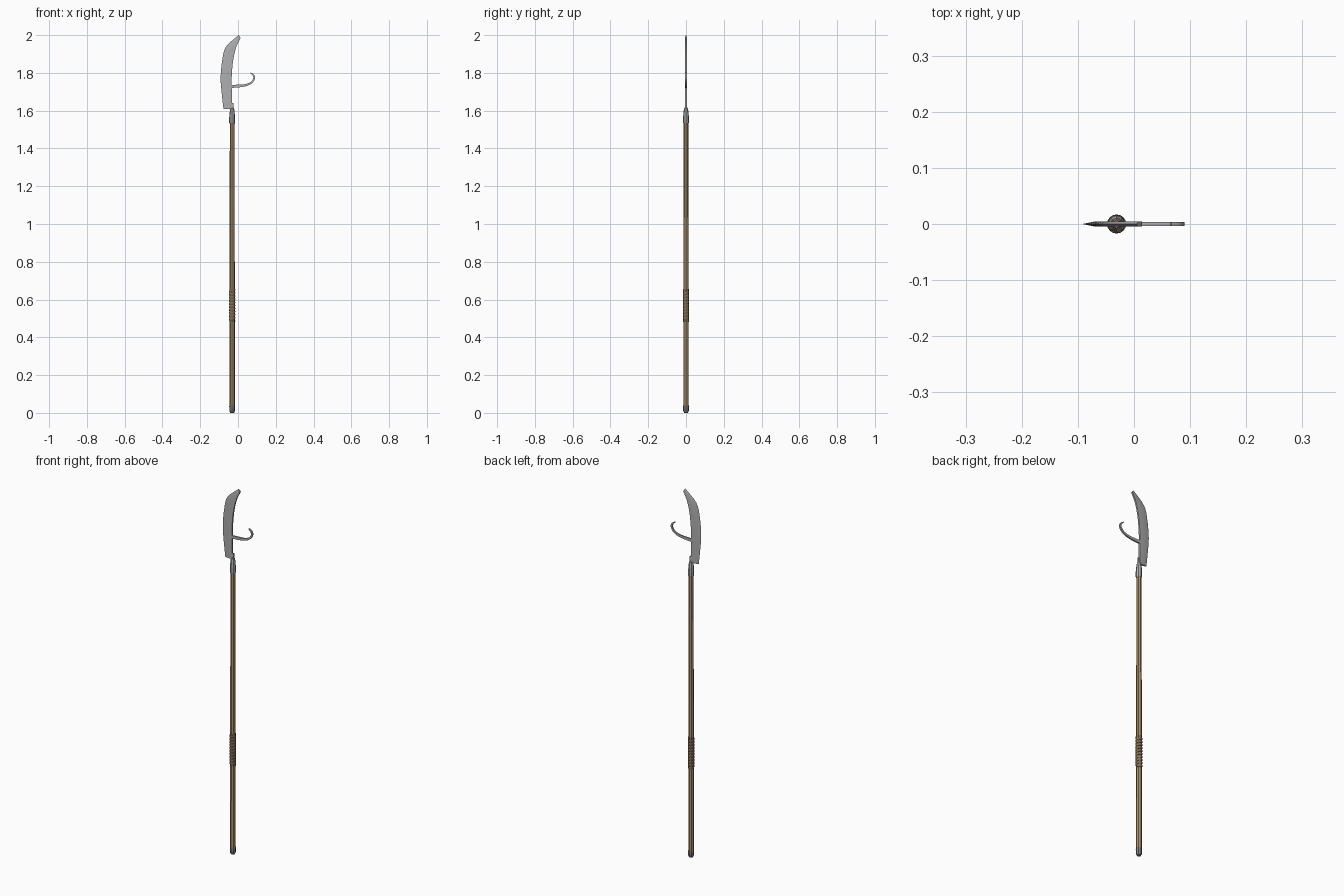
import bpy, bmesh, math
from mathutils import Vector

if "Cube" in bpy.data.objects:
    bpy.data.objects.remove(bpy.data.objects["Cube"])

CX = -0.031  # shaft axis


def material(name, rgb):
    m = bpy.data.materials.new(name)
    m.diffuse_color = (*rgb, 1)
    m.use_nodes = True
    m.node_tree.nodes["Principled BSDF"].inputs["Base Color"].default_value = m.diffuse_color
    return m


wood = material("wood", (0.42, 0.29, 0.15))
leather = material("leather", (0.24, 0.16, 0.09))
steel = material("steel", (0.42, 0.42, 0.43))
iron = material("iron", (0.22, 0.22, 0.22))


def loft(name, rings, mat, angle=30):
    """Skin a list of equal-length closed sections and cap both ends."""
    bm = bmesh.new()
    rows = [[bm.verts.new(p) for p in ring] for ring in rings]
    n = len(rows[0])
    for a, b in zip(rows, rows[1:]):
        for i in range(n):
            bm.faces.new((a[i], a[(i + 1) % n], b[(i + 1) % n], b[i]))
    bm.faces.new(rows[0][::-1])
    bm.faces.new(rows[-1])
    bmesh.ops.recalc_face_normals(bm, faces=bm.faces)
    mesh = bpy.data.meshes.new(name)
    bm.to_mesh(mesh)
    bm.free()
    ob = bpy.data.objects.new(name, mesh)
    bpy.context.collection.objects.link(ob)
    mesh.materials.append(mat)
    bpy.ops.object.select_all(action='DESELECT')
    ob.select_set(True)
    bpy.context.view_layer.objects.active = ob
    bpy.ops.object.shade_smooth_by_angle(angle=math.radians(angle))
    return ob


def turned(name, profile, mat, sides=8):
    """Upright part from (radius, z) pairs on the shaft axis."""
    rings = [[(CX + r * math.cos(math.tau * i / sides), r * math.sin(math.tau * i / sides), z)
              for i in range(sides)] for r, z in profile]
    return loft(name, rings, mat)


def spline(pts, steps):
    """Catmull-Rom smoothing of tuples of any length."""
    p = [pts[0]] + pts + [pts[-1]]
    out = []
    for i in range(1, len(p) - 2):
        for s in range(steps):
            t = s / steps
            out.append(tuple(0.5 * (2 * b + (c - a) * t + (2 * a - 5 * b + 4 * c - d) * t * t
                                    + (3 * b - a - 3 * c + d) * t ** 3)
                             for a, b, c, d in zip(p[i - 1], p[i], p[i + 1], p[i + 2])))
    return out + [pts[-1]]


# Wooden shaft, butt cap and socket
turned("shaft", [(0.0140, 0.02), (0.0138, 0.8), (0.0130, 1.07), (0.0125, 1.56),
                 (0.0095, 1.612), (0.0070, 1.617)], wood)
turned("butt_cap", [(0.010, 0), (0.0145, 0.008), (0.0155, 0.036), (0.0140, 0.041)], iron)
turned("socket", [(0.0135, 1.532), (0.0155, 1.535), (0.0155, 1.565), (0.0115, 1.606),
                  (0.0105, 1.609)], steel)

# Leather cord wound round the grip
turned("grip_sleeve", [(0.0150, 0.482), (0.0150, 0.656)], leather)
rings = []
TURNS, PER = 10, 16
for k in range(TURNS * PER + 1):
    a = math.tau * k / PER
    z = 0.487 + 0.164 * k / (TURNS * PER)
    rings.append([(CX + (0.0148 + 0.0022 * math.cos(b)) * math.cos(a),
                   (0.0148 + 0.0022 * math.cos(b)) * math.sin(a),
                   z + 0.006 * math.sin(b)) for b in [math.tau * j / 6 for j in range(6)]])
loft("grip_cord", rings, leather)

# Blade: (edge x, edge z, spine x, spine z) stations from heel to tip
stations = [(-0.077, 1.609, -0.032, 1.609), (-0.087, 1.70, -0.033, 1.71),
            (-0.092, 1.775, -0.033, 1.785), (-0.083, 1.87, -0.025, 1.87),
            (-0.063, 1.94, -0.009, 1.938), (0.004, 2.0, 0.014, 1.985)]
T = 0.0045
rings = []
for ex, ez, sx, sz in spline(stations, 4):
    bx, bz = ex + 0.38 * (sx - ex), ez + 0.38 * (sz - ez)
    rings.append([(ex, 0, ez), (bx, -T, bz), (sx, -T, sz), (sx, T, sz), (bx, T, bz)])
loft("blade", rings, steel)

# Tang joining blade and socket
loft("tang", [[(CX + sx * 0.006, sy * 0.004, z) for sx, sy in ((-1, -1), (1, -1), (1, 1), (-1, 1))]
              for z in (1.58, 1.64)], steel)

# Back hook: (x, z, half height) path swept with a flat section
path = spline([(-0.036, 1.729, 0.008), (-0.002, 1.730, 0.0075), (0.040, 1.735, 0.006),
               (0.070, 1.748, 0.005), (0.085, 1.770, 0.0045), (0.081, 1.789, 0.004),
               (0.066, 1.800, 0.002)], 4)
rings = []
for i, (x, z, h) in enumerate(path):
    a, b = path[max(i - 1, 0)], path[min(i + 1, len(path) - 1)]
    d = Vector((b[0] - a[0], 0, b[1] - a[1])).normalized()
    nx, nz = -d.z * h, d.x * h
    rings.append([(x + s * nx, y, z + s * nz)
                  for s, y in ((-1, -0.004), (1, -0.004), (1, 0.004), (-1, 0.004))])
loft("hook", rings, steel)
